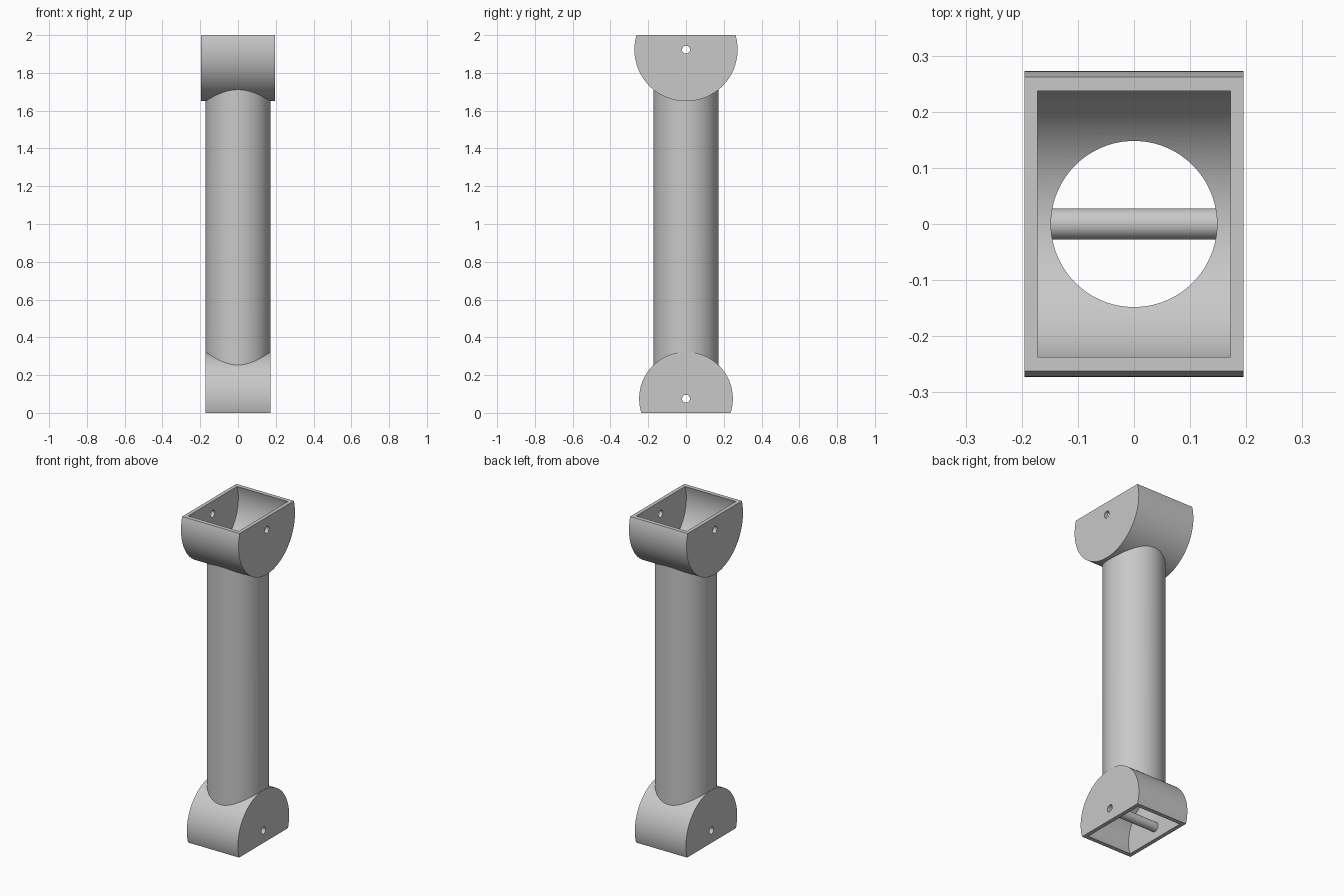
import bpy
from math import pi, radians

if "Cube" in bpy.data.objects:
    bpy.data.objects.remove(bpy.data.objects["Cube"], do_unlink=True)

grey = bpy.data.materials.new("plain grey")
grey.use_nodes = True
grey.diffuse_color = (0.58, 0.58, 0.58, 1)
grey.node_tree.nodes["Principled BSDF"].inputs["Base Color"].default_value = grey.diffuse_color

TOP_Z, BOTTOM_Z = 1.923, 0.075      # pivot heights
BORE, TUBE = 0.148, 0.172           # tube inner and outer radius
HOLE = 0.021                        # pivot hole radius


def x_cylinder(name, radius, half_width, z, sides=128):
    bpy.ops.mesh.primitive_cylinder_add(vertices=sides, radius=radius, depth=2 * half_width,
                                        location=(0, 0, z), rotation=(0, pi / 2, 0))
    bpy.context.object.name = name
    return bpy.context.object


def z_cylinder(name, radius, low, high):
    bpy.ops.mesh.primitive_cylinder_add(vertices=128, radius=radius, depth=high - low,
                                        location=(0, 0, (low + high) / 2))
    bpy.context.object.name = name
    return bpy.context.object


def block(low, high):
    bpy.ops.mesh.primitive_cube_add(size=1, location=(0, 0, (low + high) / 2))
    bpy.context.object.scale = (1, 1, high - low)
    return bpy.context.object


def finish(part, cutters):
    """Cut the part, shade it and give it its colour."""
    for cutter in cutters:
        cutter.hide_render = True
        mod = part.modifiers.new("cut", "BOOLEAN")
        mod.operation, mod.solver, mod.object = "DIFFERENCE", "EXACT", cutter
    bpy.ops.object.select_all(action="DESELECT")
    part.select_set(True)
    bpy.context.view_layer.objects.active = part
    for mod in list(part.modifiers):
        bpy.ops.object.modifier_apply(modifier=mod.name)
    for cutter in cutters:
        bpy.data.objects.remove(cutter, do_unlink=True)
    part.data.materials.clear()
    part.data.materials.append(grey)
    bpy.ops.object.shade_smooth_by_angle(angle=radians(30))


def top_cavity(half_width):
    return x_cylinder("top_cavity", 0.249, half_width, TOP_Z)


def bottom_cavity():
    return x_cylinder("bottom_cavity", 0.224, 0.149, BOTTOM_Z)


# Hollow brackets: drums with a flat open side, a tube socket and pivot holes
finish(x_cylinder("top_bracket", 0.273, 0.195, TOP_Z),
       [block(2, 3), top_cavity(0.172), z_cylinder("socket", 0.16, 1.5, 1.8),
        x_cylinder("pivot_hole", HOLE, 0.5, TOP_Z, 32)])
finish(x_cylinder("bottom_bracket", 0.248, 0.173, BOTTOM_Z),
       [block(-1, 0), bottom_cavity(), z_cylinder("socket", 0.16, 0.2, 0.5),
        x_cylinder("pivot_hole", HOLE, 0.5, BOTTOM_Z, 32)])

# Hollow tube, its ends trimmed flush with the bracket cavities
finish(z_cylinder("tube", TUBE, 0.2, 1.8),
       [z_cylinder("bore", BORE, 0, 2), top_cavity(0.4), bottom_cavity()])

# Hollow pin across the bottom bracket
finish(x_cylinder("pivot_pin", 0.028, 0.149, BOTTOM_Z, 48),
       [x_cylinder("pin_hole", HOLE, 0.5, BOTTOM_Z, 32)])
